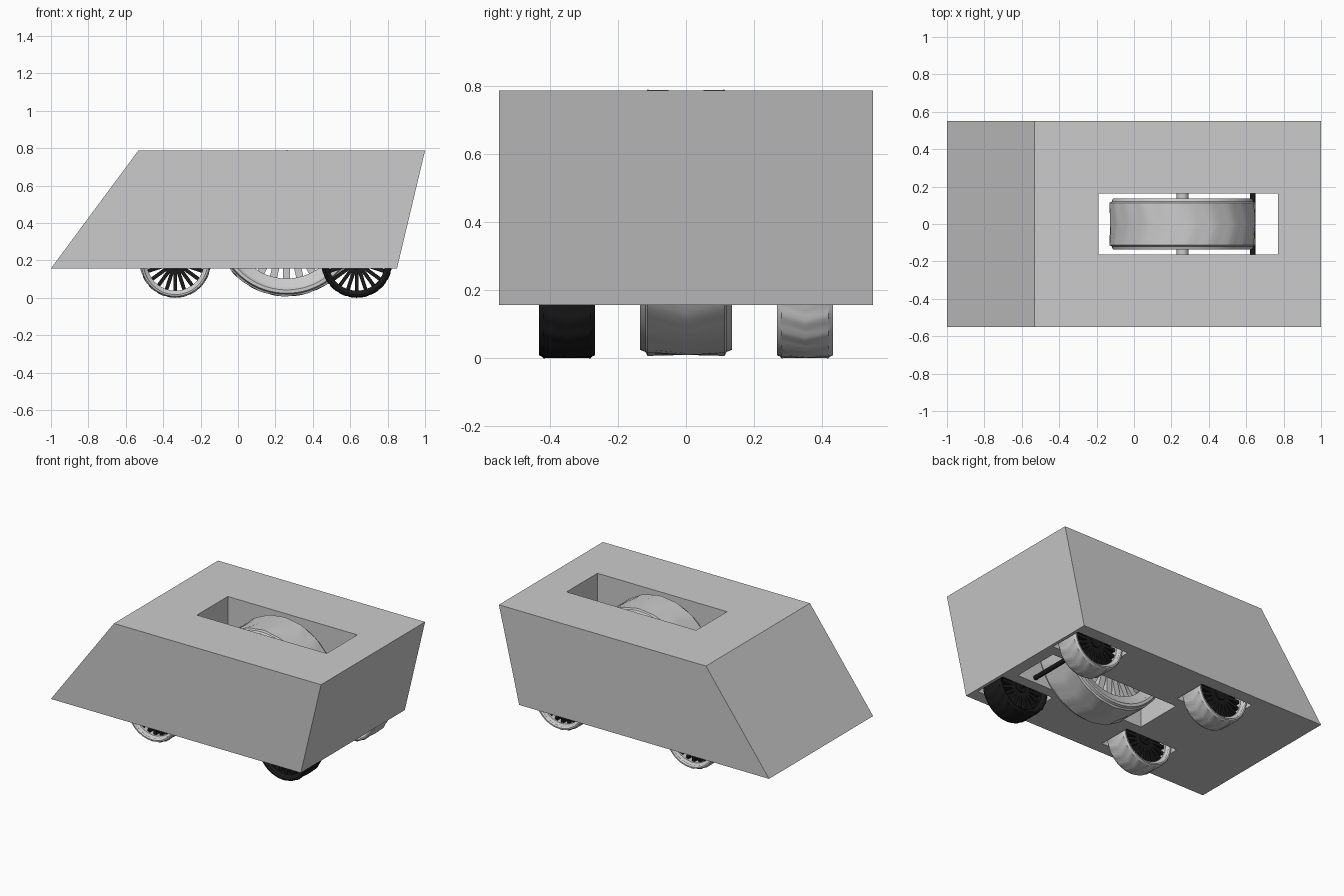
import bpy, bmesh, math
from mathutils import Matrix, Vector

if "Cube" in bpy.data.objects:
    bpy.data.objects.remove(bpy.data.objects["Cube"])


def finish(bm, name, mat=None, smooth=False):
    bmesh.ops.recalc_face_normals(bm, faces=bm.faces[:])
    me = bpy.data.meshes.new(name)
    bm.to_mesh(me)
    bm.free()
    ob = bpy.data.objects.new(name, me)
    bpy.context.collection.objects.link(ob)
    if mat:
        me.materials.append(mat)
    if smooth:
        bpy.ops.object.select_all(action='DESELECT')
        ob.select_set(True)
        bpy.context.view_layer.objects.active = ob
        bpy.ops.object.shade_smooth_by_angle(angle=math.radians(30))
    return ob


def add_box(bm, lo, hi, spin=None):
    lo, hi = Vector(lo), Vector(hi)
    m = Matrix.Translation((lo + hi) / 2) @ Matrix.Diagonal((*(hi - lo), 1))
    bmesh.ops.create_cube(bm, size=1, matrix=(spin @ m) if spin else m)


def add_rod(bm, x, z, r, y0, y1, n=24):
    m = Matrix.Translation((x, (y0 + y1) / 2, z)) @ Matrix.Rotation(math.pi / 2, 4, 'X')
    bmesh.ops.create_cone(bm, cap_ends=True, segments=n, radius1=r, radius2=r,
                          depth=y1 - y0, matrix=m)


def revolve(centre, profile, name, n, mat=None, tread=0.0, half=1.0):
    """Closed (radius, y) profile turned about y; outer points form a V tread."""
    bm = bmesh.new()
    rmax = max(r for r, _ in profile)
    rings = []
    for i in range(n):
        ring = []
        for r, y in profile:
            a = 2 * math.pi * i / n
            if tread and r > rmax - 1e-6:
                a += 0.12 * (1 - abs(y) / half)
                r -= tread * (i // 2 % 2)
            ring.append(bm.verts.new((centre[0] + r * math.sin(a), centre[1] + y,
                                      centre[2] + r * math.cos(a))))
        rings.append(ring)
    k = len(profile)
    for i in range(n):
        p, q = rings[i], rings[(i + 1) % n]
        for j in range(k):
            bm.faces.new((p[j], p[(j + 1) % k], q[(j + 1) % k], q[j]))
    return finish(bm, name, mat, True)


def wheel(name, c, R, w, inner, spokes, tyre_mat, spoke_mat):
    # tyre with chamfered shoulders and shallow chevrons
    t = 0.84 * w
    ri = R * 0.88
    revolve(c, [(ri, -0.9 * w), (R * 0.91, -w), (R * 0.955, -w), (R * 0.97, -t - 0.006),
                (R, -t), (R, 0), (R, t), (R * 0.97, t + 0.006), (R * 0.955, w),
                (R * 0.91, w), (ri, 0.9 * w)], name + "_tyre", 80, tyre_mat, 0.003, t)
    # rim
    s = (ri + inner) / 2
    revolve(c, [(ri + 0.002, -0.9 * w), (s, -0.82 * w), (inner, -0.75 * w),
                (inner, 0.75 * w), (s, 0.82 * w), (ri + 0.002, 0.9 * w)],
            name + "_rim", 64, tyre_mat)
    # spokes and hub
    bm = bmesh.new()
    for i in range(spokes):
        spin = Matrix.Translation(c) @ Matrix.Rotation(2 * math.pi * i / spokes, 4, 'Y')
        h = inner * 0.065
        add_box(bm, (-h, -0.6 * w, R * 0.12), (h, 0.6 * w, inner + 0.004), spin)
    finish(bm, name + "_spokes", spoke_mat)
    bm = bmesh.new()
    add_rod(bm, c[0], c[2], R * 0.2, c[1] - 0.7 * w, c[1] + 0.7 * w, 32)
    finish(bm, name + "_hub", spoke_mat, True)


black = bpy.data.materials.new("black")
black.diffuse_color = (0.01, 0.01, 0.01, 1)
black.use_nodes = True
black.node_tree.nodes["Principled BSDF"].inputs["Base Color"].default_value = black.diffuse_color
AXLES = {"rear": -0.335, "front": 0.635}

# wedge-shaped body
bm = bmesh.new()
prof = [(-1, 0.157), (0.85, 0.157), (1, 0.787), (-0.533, 0.787)]
f = bm.faces.new([bm.verts.new((x, -0.55, z)) for x, z in prof])
ext = bmesh.ops.extrude_face_region(bm, geom=[f])
bmesh.ops.translate(bm, vec=(0, 1.1, 0),
                    verts=[v for v in ext["geom"] if isinstance(v, bmesh.types.BMVert)])
body = finish(bm, "body")

# cut the central slot and the four wheel wells
bm = bmesh.new()
add_box(bm, (-0.19, -0.163, 0), (0.77, 0.163, 1))
for x in AXLES.values():
    for s in (-1, 1):
        add_box(bm, (x - 0.195, s * 0.35 - 0.115, 0), (x + 0.195, s * 0.35 + 0.115, 0.78))
cutter = finish(bm, "cutter")
cutter.hide_render = True
mod = body.modifiers.new("cut", 'BOOLEAN')
mod.operation, mod.solver, mod.object = 'DIFFERENCE', 'EXACT', cutter
mod.use_self = True
bpy.context.view_layer.objects.active = body
bpy.ops.object.modifier_apply(modifier=mod.name)
bpy.data.objects.remove(cutter)

# four small wheels with their axles; one wheel is black
for end, x in AXLES.items():
    for side, s in (("right", -1), ("left", 1)):
        dark = black if (end, s) == ("front", -1) else None
        wheel(f"{end}_{side}_wheel", (x, s * 0.35, 0.19), 0.19, 0.082, 0.152, 20, dark, black)
    bm = bmesh.new()
    add_rod(bm, x, 0.19, 0.015, -0.35, 0.35)
    finish(bm, end + "_axle", black, True)

# large central wheel and its axle
wheel("centre_wheel", (0.26, 0, 0.398), 0.391, 0.135, 0.295, 26, None, None)
bm = bmesh.new()
add_rod(bm, 0.26, 0.398, 0.032, -0.17, 0.17)
finish(bm, "centre_axle", None, True)
